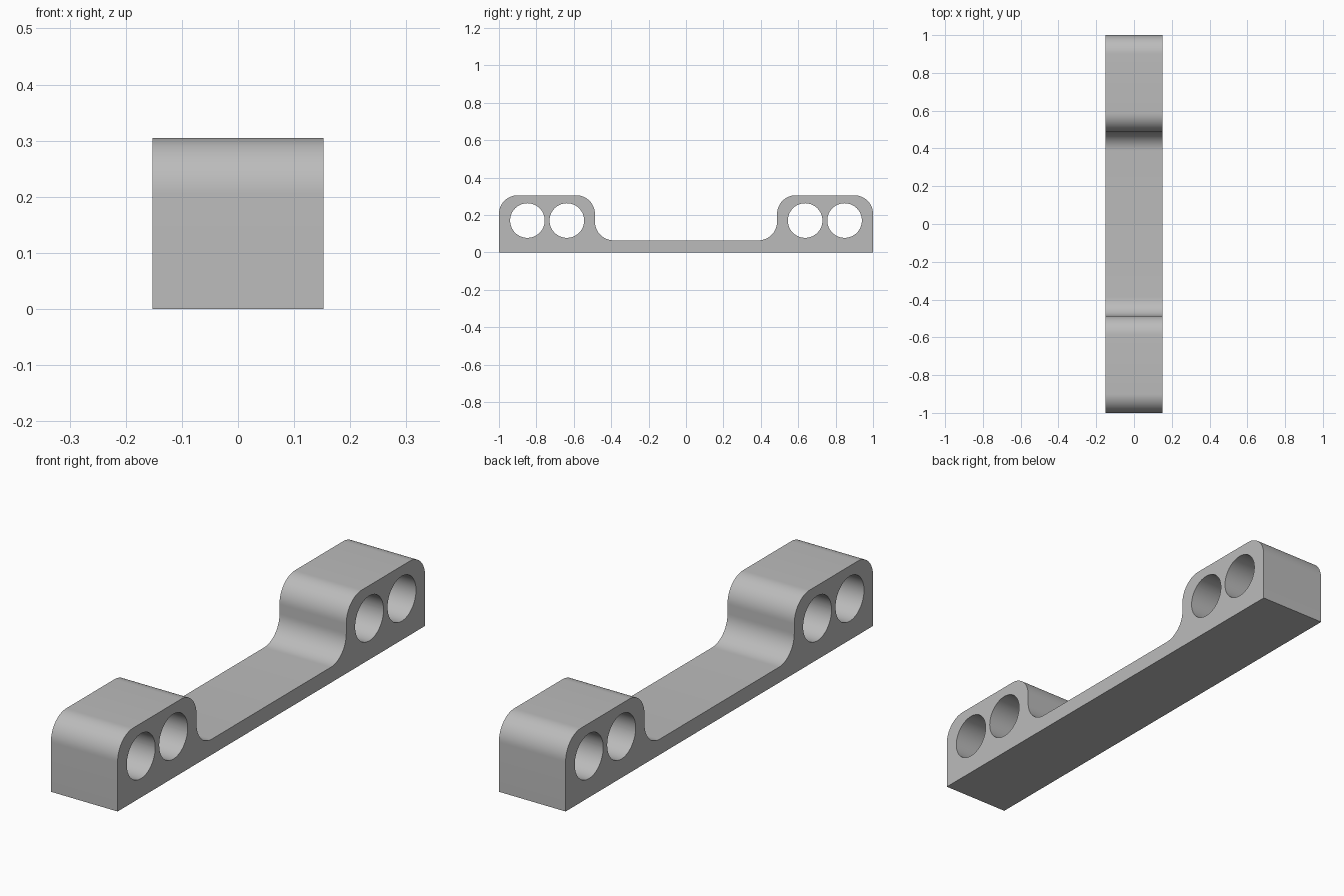
import bpy, bmesh
from math import pi, sin, cos, radians
from mathutils import Matrix, Vector

if "Cube" in bpy.data.objects:
    bpy.data.objects.remove(bpy.data.objects["Cube"], do_unlink=True)

HALF_W = 0.152      # half width along x
TOP = 0.305         # height of the end blocks
STRIP = 0.064       # thickness of the middle strip
WALL = 0.487        # inner wall of the end blocks
R = 0.1             # rounding radius
HOLE_R, HOLE_Z = 0.0925, 0.17
HOLE_Y = (0.637, 0.848)

grey = bpy.data.materials.new("plain grey")
grey.use_nodes = True
colour = (0.5, 0.5, 0.5, 1)
grey.diffuse_color = colour
grey.node_tree.nodes["Principled BSDF"].inputs["Base Color"].default_value = colour


def arc(cy, cz, start, end, steps=16):
    """Points of a rounded corner in the y-z plane, angles in degrees."""
    angles = [radians(start + (end - start) * i / steps) for i in range(steps + 1)]
    return [(cy + R * cos(a), cz + R * sin(a)) for a in angles]


# Side profile: one half, then its mirror image
half = [(1, 0)]
half += arc(1 - R, TOP - R, 0, 90)
half += arc(WALL + R, TOP - R, 90, 180)
half += arc(WALL - R, STRIP + R, 0, -90)
profile = half + [(-y, z) for y, z in reversed(half)]

# Bracket body
bm = bmesh.new()
face = bm.faces.new([bm.verts.new((-HALF_W, y, z)) for y, z in profile])
extruded = bmesh.ops.extrude_face_region(bm, geom=[face])["geom"]
bmesh.ops.translate(bm, vec=Vector((2 * HALF_W, 0, 0)),
                    verts=[v for v in extruded if isinstance(v, bmesh.types.BMVert)])
bmesh.ops.recalc_face_normals(bm, faces=bm.faces)
mesh = bpy.data.meshes.new("bracket_body")
bm.to_mesh(mesh)
bm.free()
mesh.materials.append(grey)
body = bpy.data.objects.new("bracket_body", mesh)
bpy.context.collection.objects.link(body)

# Cutter for the four through holes
bm = bmesh.new()
for y in HOLE_Y:
    for side in (-1, 1):
        place = Matrix.Translation((0, side * y, HOLE_Z)) @ Matrix.Rotation(pi / 2, 4, "Y")
        bmesh.ops.create_cone(bm, cap_ends=True, segments=64, radius1=HOLE_R,
                              radius2=HOLE_R, depth=4 * HALF_W, matrix=place)
cut_mesh = bpy.data.meshes.new("hole_cutter")
bm.to_mesh(cut_mesh)
bm.free()
cut_mesh.materials.append(grey)
cutter = bpy.data.objects.new("hole_cutter", cut_mesh)
bpy.context.collection.objects.link(cutter)
cutter.hide_render = True

# Bore the holes, then shade the rounded surfaces smooth
bpy.ops.object.select_all(action="DESELECT")
body.select_set(True)
bpy.context.view_layer.objects.active = body
bore = body.modifiers.new("through_holes", "BOOLEAN")
bore.operation = "DIFFERENCE"
bore.solver = "EXACT"
bore.object = cutter
bpy.ops.object.modifier_apply(modifier=bore.name)
bpy.data.objects.remove(cutter, do_unlink=True)
bpy.ops.object.shade_smooth_by_angle(angle=radians(30))
